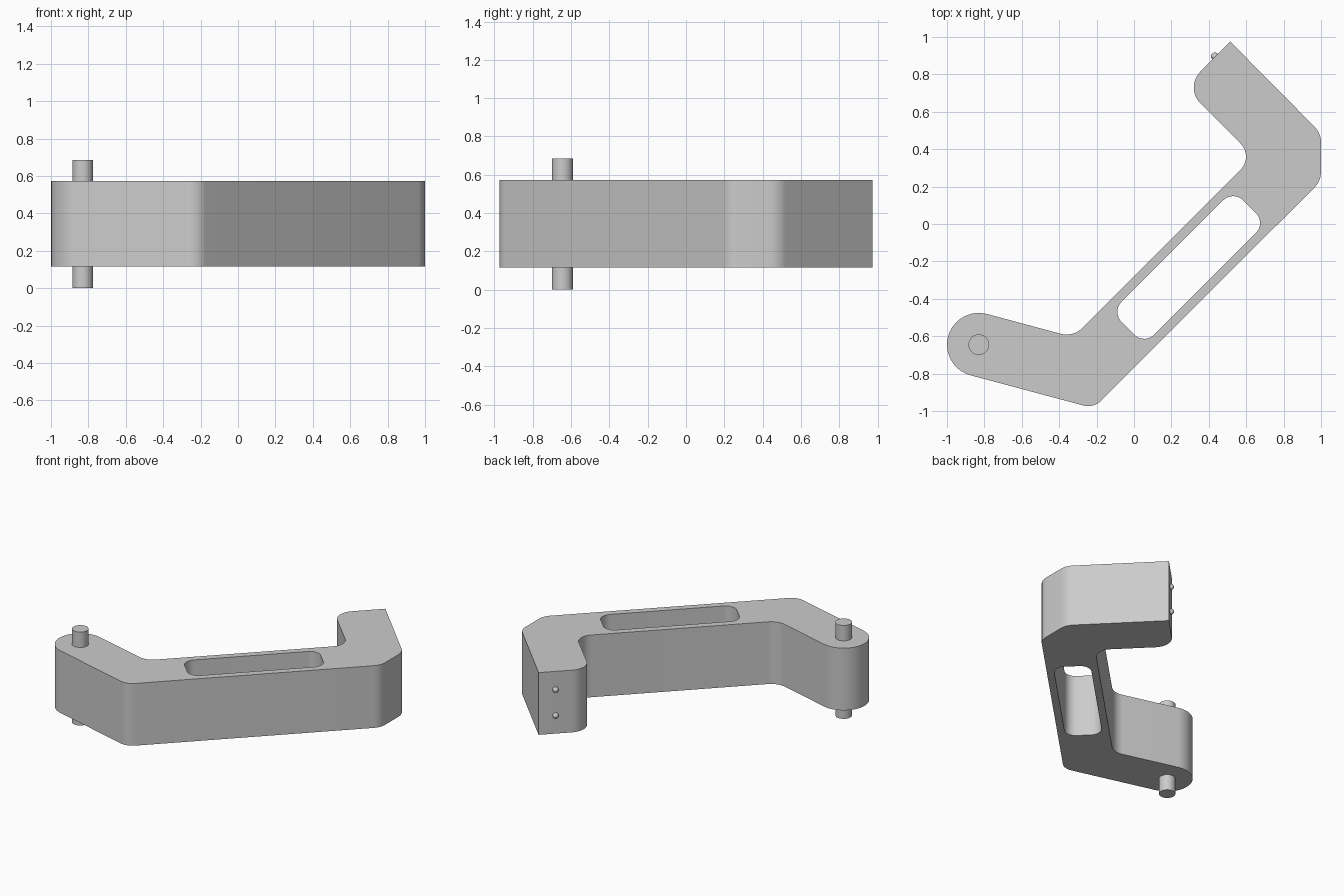
import bpy, bmesh, math
from mathutils import Vector

cube = bpy.data.objects.get("Cube")
if cube:
    bpy.data.objects.remove(cube)

GREY = (0.6, 0.6, 0.6, 1)
mat = bpy.data.materials.new("plain grey")
mat.use_nodes = True
mat.diffuse_color = GREY
mat.node_tree.nodes["Principled BSDF"].inputs["Base Color"].default_value = GREY


def rounded(corners, segments=10):
    """Turn (x, y, radius) corners into a closed outline with filleted corners."""
    points = []
    for i, (x, y, r) in enumerate(corners):
        p = Vector((x, y))
        if r == 0:
            points.append(p)
            continue
        a = (Vector(corners[i - 1][:2]) - p).normalized()
        b = (Vector(corners[(i + 1) % len(corners)][:2]) - p).normalized()
        half = a.angle(b) / 2
        middle = (a + b).normalized()
        centre = p + middle * (r / math.sin(half))
        start = (p + a * (r / math.tan(half)) - centre).normalized()
        side = (a - middle * a.dot(middle)).normalized()
        sweep = math.pi / 2 - half
        for k in range(segments + 1):
            t = sweep * (1 - 2 * k / segments)
            points.append(centre + (side * math.sin(t) - middle * math.cos(t)) * r)
    return points


def finish(obj):
    obj.data.materials.append(mat)
    bpy.ops.object.select_all(action='DESELECT')
    obj.select_set(True)
    bpy.context.view_layer.objects.active = obj
    bpy.ops.object.shade_smooth_by_angle(angle=math.radians(30))


# Bent arm with a long slot through its middle
BOTTOM, TOP = 0.116, 0.573
outline = rounded([
    (-0.95, -0.437, 0.17), (-1.038, -0.765, 0.17),   # round pivot end
    (-0.2155, -0.985, 0.1),                          # lower bend
    (1.0, 0.23, 0.12), (1.0, 0.485, 0.12),           # chamfered elbow
    (0.515, 0.975, 0),                               # sharp tip
    (0.27, 0.73, 0.12),                              # rounded tip corner
    (0.64, 0.36, 0.1), (-0.325, -0.605, 0.12),       # inner bends
])
slot = rounded([(0.53, 0.18, 0.075), (0.705, 0.005, 0.075),
                (0.055, -0.645, 0.075), (-0.12, -0.47, 0.075)])

bm = bmesh.new()
for loop in (outline, slot):
    verts = [bm.verts.new((p.x, p.y, BOTTOM)) for p in loop]
    for i, v in enumerate(verts):
        bm.edges.new((verts[i - 1], v))
bmesh.ops.remove_doubles(bm, verts=bm.verts[:], dist=0.004)
bmesh.ops.triangle_fill(bm, edges=bm.edges[:], use_beauty=True, normal=(0, 0, 1))
result = bmesh.ops.extrude_face_region(bm, geom=bm.faces[:], use_keep_orig=True)
raised = [g for g in result["geom"] if isinstance(g, bmesh.types.BMVert)]
bmesh.ops.translate(bm, verts=raised, vec=(0, 0, TOP - BOTTOM))
bmesh.ops.recalc_face_normals(bm, faces=bm.faces[:])
mesh = bpy.data.meshes.new("arm_body")
bm.to_mesh(mesh)
bm.free()
arm = bpy.data.objects.new("arm_body", mesh)
bpy.context.collection.objects.link(arm)
finish(arm)

# Pivot pin passing right through the round end
bpy.ops.mesh.primitive_cylinder_add(vertices=32, radius=0.055, depth=0.686,
                                    location=(-0.83, -0.645, 0.343))
pin = bpy.context.object
pin.name = "pivot_pin"
finish(pin)

# Two small contact balls on the end face
for name, z in (("lower_contact_ball", 0.25), ("upper_contact_ball", 0.44)):
    bpy.ops.mesh.primitive_uv_sphere_add(segments=20, ring_count=12, radius=0.02,
                                         location=(0.431, 0.897, z))
    ball = bpy.context.object
    ball.name = name
    finish(ball)
